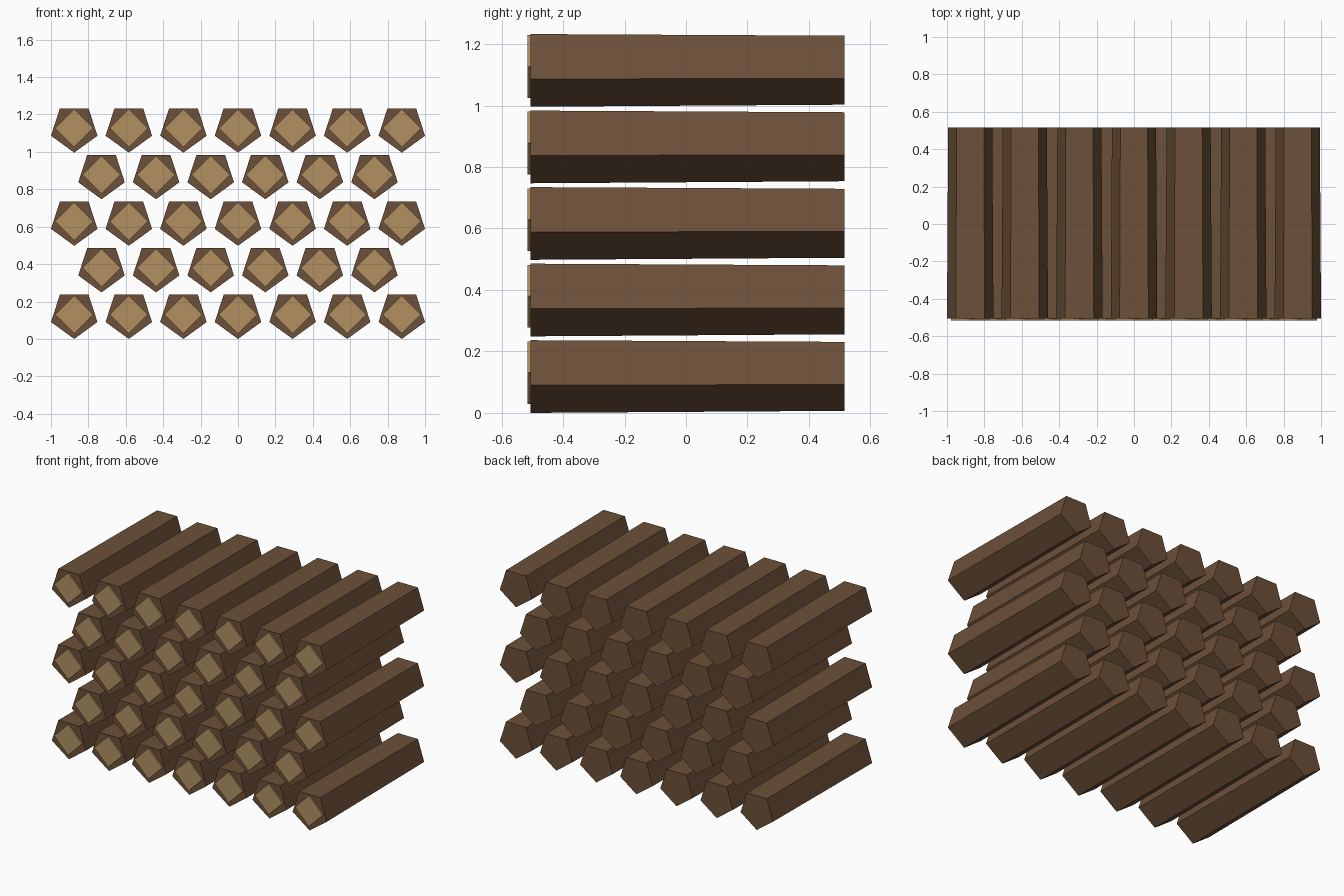
import bpy, math

if "Cube" in bpy.data.objects:
    bpy.data.objects.remove(bpy.data.objects["Cube"])

R_FRONT, R_BACK = 0.1307, 0.124   # logs taper slightly to the back
STEP_X, STEP_Z = 0.2919, 0.249
Y_FRONT, Y_BACK = -0.506, 0.515

def material(name, color):
    m = bpy.data.materials.new(name)
    m.diffuse_color = color
    m.use_nodes = True
    m.node_tree.nodes["Principled BSDF"].inputs["Base Color"].default_value = m.diffuse_color
    return m

bark = material("bark", (0.15, 0.08, 0.04, 1))
cut_wood = material("cut_wood", (0.44, 0.28, 0.12, 1))

def prism_mesh(name, sides, r0, r1, y0, y1, mat):
    """Tapered prism along y with one corner pointing down."""
    verts = []
    for r, y in ((r0, y0), (r1, y1)):
        for i in range(sides):
            a = -math.pi / 2 + 2 * math.pi * i / sides
            verts.append((r * math.cos(a), y, r * math.sin(a)))
    faces = [tuple(range(sides)), tuple(reversed(range(sides, 2 * sides)))]
    for i in range(sides):
        j = (i + 1) % sides
        faces.append((j, i, i + sides, j + sides))
    me = bpy.data.meshes.new(name)
    me.from_pydata(verts, [], faces)
    me.materials.append(mat)
    return me

log_mesh = prism_mesh("log", 5, R_FRONT, R_BACK, Y_FRONT, Y_BACK, bark)
# cut face: thin four-sided plate on the front end
plate_mesh = prism_mesh("log_cut_face", 4, 0.102, 0.102, -0.515, -0.495, cut_wood)

# staggered stack: rows of seven and six
for row in range(5):
    count = 7 - row % 2
    for col in range(count):
        x = (col - (count - 1) / 2) * STEP_X
        z = R_FRONT + row * STEP_Z
        for label, me in (("log", log_mesh), ("log_cut_face", plate_mesh)):
            ob = bpy.data.objects.new(f"{label}_{row + 1}_{col + 1}", me)
            ob.location = (x, 0, z)
            bpy.context.collection.objects.link(ob)
